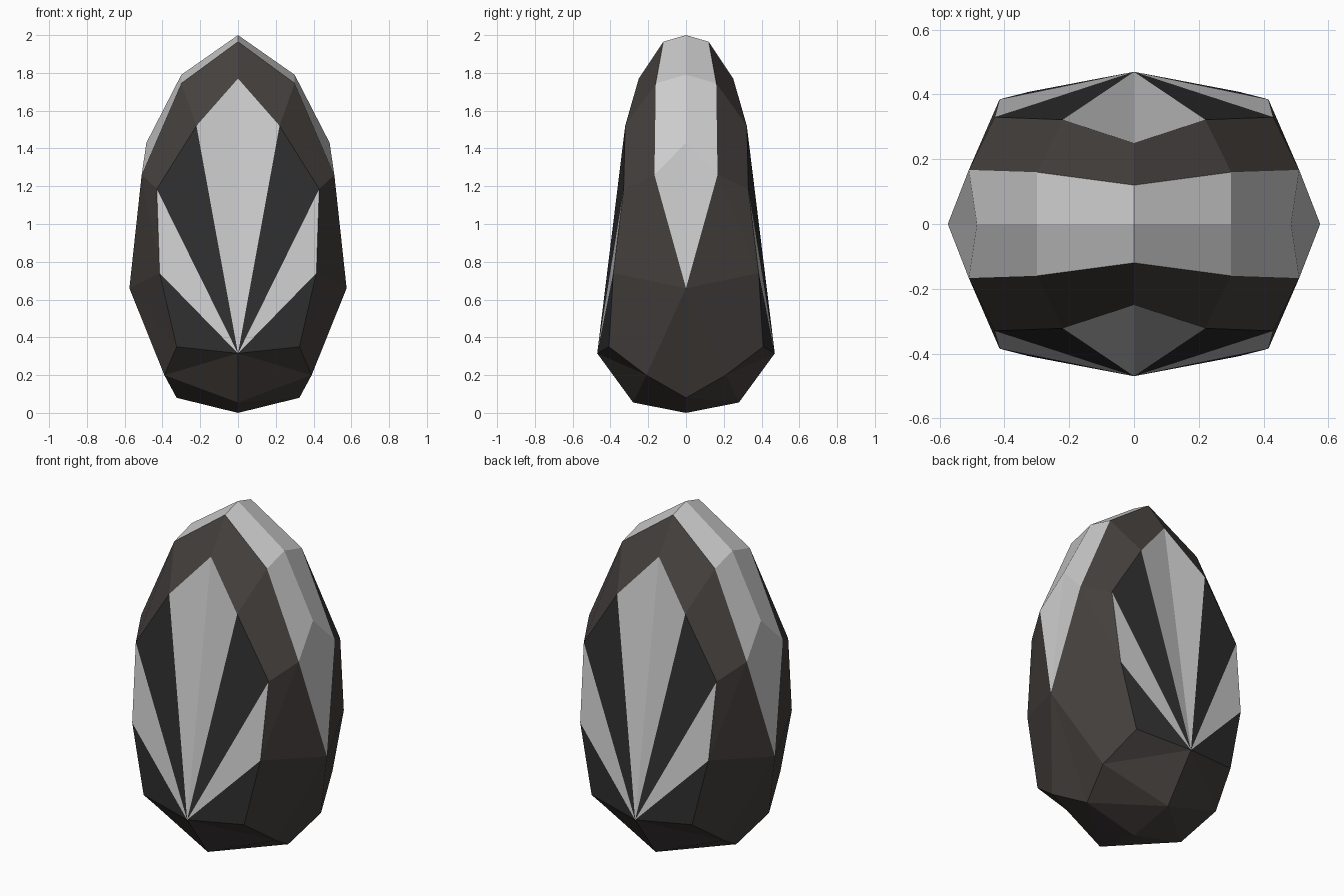
import bpy, bmesh

if "Cube" in bpy.data.objects:
    bpy.data.objects.remove(bpy.data.objects["Cube"])

def material(name, rgb):
    m = bpy.data.materials.new(name)
    m.diffuse_color = (*rgb, 1)
    m.use_nodes = True
    m.node_tree.nodes["Principled BSDF"].inputs["Base Color"].default_value = m.diffuse_color
    return m

brown = material("dark_brown", (0.06, 0.052, 0.048))
black = material("charcoal", (0.028, 0.028, 0.029))

# Corner points of one quarter of the stone (right, front)
P = {
    # crest running over the top
    "top": (0, 0, 2.0), "top_f": (0, -0.12, 1.965),
    "shoulder": (0.30, 0, 1.79), "shoulder_f": (0.30, -0.16, 1.745),
    "flank": (0.485, 0, 1.43), "flank_f": (0.51, -0.167, 1.26),
    "waist": (0.575, 0, 0.66),
    # rim and hub of the front fan
    "r0": (0, -0.25, 1.77), "r1": (0.22, -0.322, 1.52),
    "r2": (0.43, -0.33, 1.185), "r3": (0.415, -0.385, 0.74),
    "r4": (0.325, -0.408, 0.35), "hub": (0, -0.47, 0.315),
    # underside
    "low": (0.39, -0.21, 0.20), "low_side": (0.325, 0, 0.08),
    "low_front": (0, -0.28, 0.055), "bottom": (0, 0, 0),
}

def part(name, faces, mat=None):
    """Quarter of facets, mirrored left/right and front/back."""
    bm = bmesh.new()
    verts = {}
    for face in faces:
        keys = face.split()
        for k in keys:
            if k not in verts:
                verts[k] = bm.verts.new(P[k])
        f = bm.faces.new([verts[k] for k in keys])
        f.normal_update()
        # facets look away from the middle of the stone
        c = f.calc_center_median()
        c.z -= 0.9
        if f.normal.dot(c) < 0:
            f.normal_flip()
    me = bpy.data.meshes.new(name)
    bm.to_mesh(me)
    bm.free()
    ob = bpy.data.objects.new(name, me)
    bpy.context.collection.objects.link(ob)
    if mat:
        me.materials.append(mat)
    mod = ob.modifiers.new("mirror", 'MIRROR')
    mod.use_axis = (True, True, False)
    mod.merge_threshold = 0.0005

# Pale crest over the top and down the sides
part("crest", ["top top_f shoulder_f shoulder",
               "shoulder shoulder_f flank_f flank",
               "flank flank_f waist"])

# Dark facets around the sides
part("side_band", ["top_f r0 r1 shoulder_f", "shoulder_f r1 r2 flank_f",
                   "flank_f r2 r3", "flank_f r3 waist",
                   "waist r3 r4", "waist r4 low", "waist low low_side"], brown)

# Dark facets below
part("base", ["hub r4 low", "hub low low_front", "low_front low low_side",
              "low_front low_side bottom"], brown)

# Alternating rays of the fan, front and back
part("fan_pale_rays", ["hub r0 r1", "hub r2 r3"])
part("fan_dark_rays", ["hub r1 r2", "hub r3 r4"], black)
